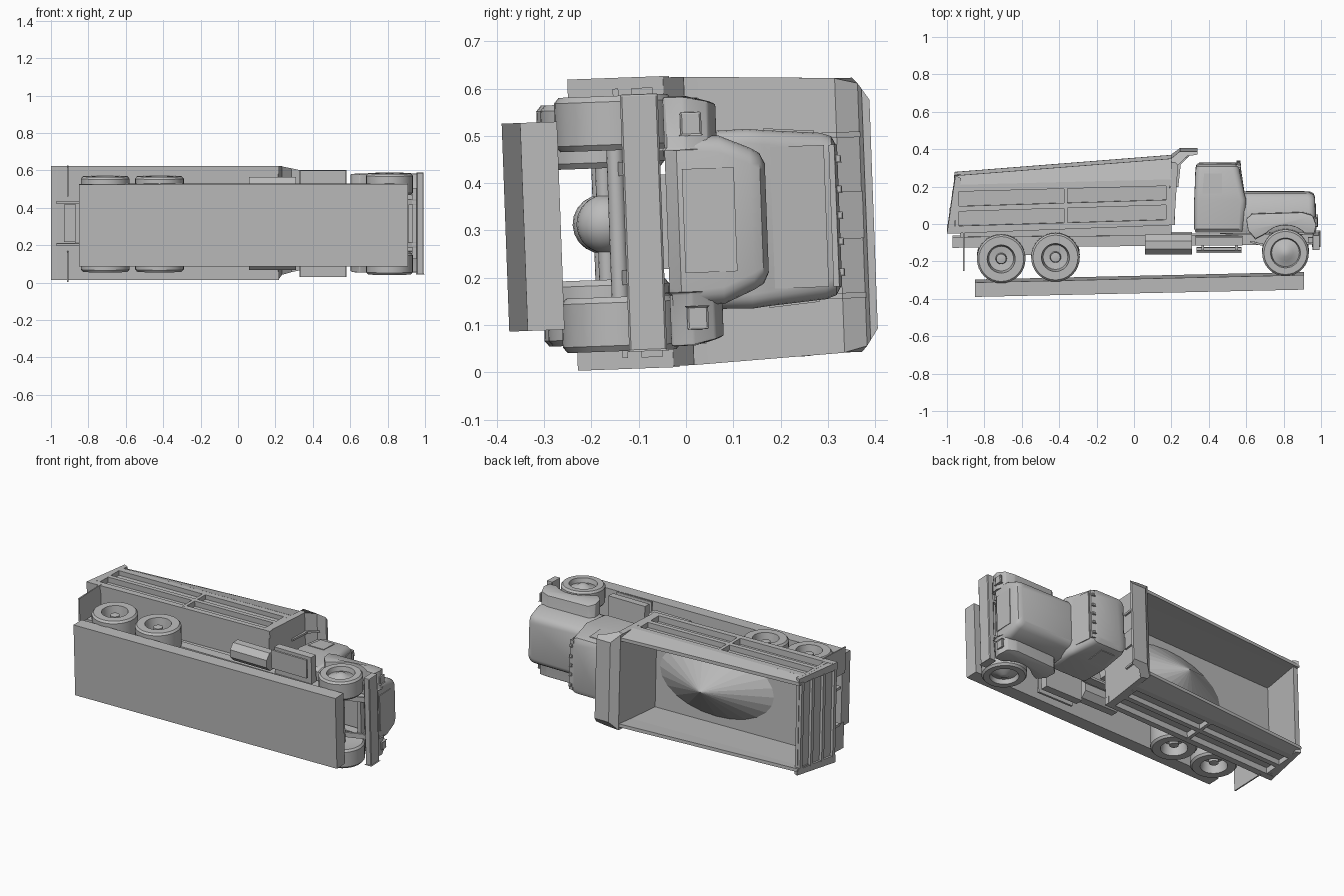
import bpy, bmesh, math
from mathutils import Matrix, Vector

cube = bpy.data.objects.get("Cube")
if cube:
    bpy.data.objects.remove(cube, do_unlink=True)

grey = bpy.data.materials.new("plain_grey")
grey.use_nodes = True
grey.diffuse_color = (0.5, 0.5, 0.5, 1)
grey.node_tree.nodes["Principled BSDF"].inputs["Base Color"].default_value = (0.5, 0.5, 0.5, 1)

# Working frame: x forward, y truck-up, third axis = distance w from the truck's centre plane.
# The truck lies on its side, rolled slightly about x.
PLACE = Matrix.Translation((0, 0.005, 0.32)) @ Matrix.Rotation(math.radians(2.1), 4, 'X')
SIDES = ((1, "upper"), (-1, "lower"))


def finish(name, bm, smooth=False, bevel=0):
    bmesh.ops.remove_doubles(bm, verts=bm.verts, dist=1e-5)
    if bevel:
        bmesh.ops.bevel(bm, geom=bm.edges[:], offset=bevel, segments=2, affect='EDGES', profile=0.6)
    bmesh.ops.recalc_face_normals(bm, faces=bm.faces)
    bm.transform(PLACE)
    me = bpy.data.meshes.new(name)
    bm.to_mesh(me)
    bm.free()
    me.materials.append(grey)
    ob = bpy.data.objects.new(name, me)
    bpy.context.scene.collection.objects.link(ob)
    if smooth:
        bpy.ops.object.select_all(action='DESELECT')
        ob.select_set(True)
        bpy.context.view_layer.objects.active = ob
        bpy.ops.object.shade_smooth_by_angle(angle=math.radians(35))
    return ob


def loft(name, rings, smooth=False, bevel=0):
    """Skin a list of equal-length rings and cap both ends."""
    bm = bmesh.new()
    vs = [[bm.verts.new(p) for p in r] for r in rings]
    n = len(rings[0])
    for a, b in zip(vs, vs[1:]):
        for i in range(n):
            j = (i + 1) % n
            bm.faces.new((a[i], a[j], b[j], b[i]))
    bm.faces.new(vs[0])
    bm.faces.new(vs[-1])
    return finish(name, bm, smooth, bevel)


def prism(name, pts, w0, w1, bevel=0, smooth=False):
    """Side profile pushed across the width; w1 may be a function of y."""
    f0 = w0 if callable(w0) else lambda y: w0
    f1 = w1 if callable(w1) else lambda y: w1
    return loft(name, [[(x, y, f0(y)) for x, y in pts], [(x, y, f1(y)) for x, y in pts]], smooth, bevel)


def box(name, x0, x1, y0, y1, w0, w1, bevel=0):
    return prism(name, [(x0, y0), (x1, y0), (x1, y1), (x0, y1)], w0, w1, bevel)


def lathe(name, x, y, profile, side=1, seg=32, smooth=True):
    bm = bmesh.new()
    rings = [[bm.verts.new((x + r * math.cos(2 * math.pi * i / seg), y + r * math.sin(2 * math.pi * i / seg), side * w))
              for i in range(seg)] if r else [bm.verts.new((x, y, side * w))] for r, w in profile]
    for a, b in zip(rings, rings[1:]):
        for i in range(seg):
            j = (i + 1) % seg
            if len(a) == 1:
                bm.faces.new((a[0], b[i], b[j]))
            elif len(b) == 1:
                bm.faces.new((a[i], a[j], b[0]))
            else:
                bm.faces.new((a[i], a[j], b[j], b[i]))
    return finish(name, bm, smooth)


def plan_ring(y, x0, x1, hw, r):
    """Rounded rectangle at height y."""
    out = []
    for k, (cx, cw) in enumerate(((x1 - r, hw - r), (x0 + r, hw - r), (x0 + r, r - hw), (x1 - r, r - hw))):
        for s in range(5):
            a = math.pi / 2 * (k + s / 4)
            out.append((cx + r * math.cos(a), y, cw + r * math.sin(a)))
    return out


# Base slab
prism("base_slab", [(-0.85, -0.387), (0.91, -0.348), (0.91, -0.27), (-0.85, -0.31)], -0.22, 0.22)

# Chassis
prism("subframe", [(-0.93, -0.085), (0.2, -0.06), (0.2, 0.005), (-0.93, -0.03)], -0.1, 0.1)
for x in (-0.86, -0.57, -0.05, 0.45, 0.9):
    box("cross_member", x - 0.012, x + 0.012, -0.11, -0.075, -0.11, 0.11)
box("front_bumper", 0.955, 0.993, -0.135, -0.055, -0.272, 0.272, 0.004)
box("bumper_mount", 0.93, 0.957, -0.1, -0.07, -0.19, 0.19)

# Wheel profiles as (radius, width position)
REAR = [(0, .13), (.075, .13), (.08, .118), (.12, .118), (.13, .13), (.13, .243), (.12, .255),
        (.075, .255), (.066, .19), (.03, .185), (.026, .235), (0, .24)]
FRONT = [(0, .16), (.075, .16), (.115, .155), (.125, .167), (.125, .258), (.115, .27),
         (.08, .27), (.074, .243), (.04, .255), (.02, .268), (0, .27)]
AXLES = (("rear", -0.71, -0.183, REAR), ("middle", -0.42, -0.175, REAR), ("front", 0.81, -0.15, FRONT))
for label, x, y, prof in AXLES:
    lathe(label + "_axle", x, y, [(0, -.16), (.018, -.16), (.018, .16), (0, .16)], seg=16)
    if label != "front":
        ball = [(0.062 * math.sin(math.pi * k / 10), -0.062 * math.cos(math.pi * k / 10)) for k in range(1, 10)]
        lathe(label + "_differential", x, y, [(0, -.062)] + ball + [(0, .062)], seg=20)

for s, side in SIDES:
    for label, x, y, prof in AXLES:
        lathe(f"{label}_wheel_{side}", x, y, prof, s)
    prism(f"frame_rail_{side}", [(-0.97, -0.128), (0.96, -0.11), (0.96, -0.055), (-0.97, -0.07)], s * .105, s * .12)
    prism(f"front_spring_{side}", [(0.62, -.1), (0.81, -.15), (0.96, -.1), (0.96, -.09), (0.81, -.135), (0.62, -.09)],
          s * .1, s * .13)
    prism(f"rear_spring_{side}", [(-0.71, -.17), (-0.42, -.165), (-0.5, -.12), (-0.63, -.12)], s * .09, s * .118)
    box(f"mud_flap_{side}", -0.915, -0.907, -0.245, -0.03, s * 0.15, s * 0.308)
    # Eight-sided fuel tank
    tank = [(-0.108 + 0.058 * math.sin(a), 0.193 + 0.06 * math.cos(a))
            for a in [math.pi / 8 + k * math.pi / 4 for k in range(8)]]
    loft(f"fuel_tank_{side}", [[(x, y, s * w) for y, w in tank] for x in (0.06, 0.31)])
    # Cab steps
    box(f"upper_step_{side}", 0.33, 0.58, -0.11, -0.065, s * 0.12, s * 0.285)
    box(f"lower_step_{side}", 0.335, 0.575, -0.15, -0.138, s * 0.17, s * 0.285)
    for x in (0.36, 0.54):
        box(f"step_bracket_{side}", x, x + 0.015, -0.15, -0.1, s * 0.18, s * 0.2)

# Dump body
def taper(y):
    return 0.305 - 0.045 * max(y, 0)


def edge(x, rear, front):
    """Height of a sloping line running from the tail to the front of the body."""
    return rear + (front - rear) * (x + 0.97) / 1.17


def rail(name, x0, x1, low, high, w0, w1):
    prism(name, [(x0, edge(x0, *low)), (x1, edge(x1, *low)), (x1, edge(x1, *high)), (x0, edge(x0, *high))], w0, w1)


prism("body_floor", [(-0.985, -0.04), (0.2, 0.0), (0.2, 0.028), (-0.975, -0.01)], -0.27, 0.27)
TOP = (0.263, 0.355)
for s, side in SIDES:
    outer = lambda y, s=s: s * taper(y)
    rail(f"side_wall_{side}", -0.96, 0.2, (-0.035, 0.0), TOP, s * 0.255, s * 0.268)
    rail(f"bottom_rail_{side}", -0.985, 0.22, (-0.045, 0.0), (-0.005, 0.03), s * 0.26, outer)
    rail(f"middle_rail_{side}", -0.95, 0.2, (0.072, 0.108), (0.1, 0.136), s * 0.26, outer)
    rail(f"upper_rail_{side}", -0.95, 0.2, (0.178, 0.21), (0.215, 0.245), s * 0.26, outer)
    # Leaning cap above the upper rail
    x0, x1 = -0.955, 0.2
    loft(f"side_cap_{side}", [[(x, edge(x, 0.215, 0.245), s * 0.255), (x, edge(x, 0.215, 0.245), s * 0.295),
                               (x, edge(x, *TOP), s * 0.272), (x, edge(x, *TOP), s * 0.252)] for x in (x0, x1)])
    for x in (-0.955, -0.375, 0.17):
        rail(f"side_post_{side}", x, x + 0.02, (-0.02, 0.01), (0.19, 0.24), s * 0.26, outer)
    prism(f"tail_post_{side}", [(-1.0, -0.045), (-0.965, -0.045), (-0.925, 0.25), (-0.955, 0.265)], s * 0.26, outer)

# Tailgate with cross ribs
prism("tailgate", [(-0.985, -0.04), (-0.968, -0.04), (-0.928, 0.25), (-0.945, 0.25)], -0.27, 0.27)
for y in (-0.03, 0.06, 0.15, 0.235):
    x = -0.99 + (y + 0.04) * 0.14
    box("tailgate_rib", x - 0.01, x + 0.015, y - 0.012, y + 0.012, -0.265, 0.265)

# Front wall and cab shield
prism("body_front_wall", [(0.18, 0.0), (0.215, 0.0), (0.235, 0.32), (0.2, 0.358)], lambda y: -taper(y), taper)
shield = lambda y: 0.29 if y < 0.36 else 0.29 - (y - 0.36) * 1.5
prism("cab_shield", [(0.2, 0.335), (0.235, 0.32), (0.285, 0.368), (0.34, 0.376), (0.34, 0.392), (0.245, 0.392),
                     (0.2, 0.357)], lambda y: -shield(y), shield)
for w in (-0.17, 0.0, 0.17):
    h = 0.05 if w == 0 else 0.006
    prism("shield_rib", [(0.225, 0.2), (0.237, 0.2), (0.25, 0.32), (0.3, 0.37), (0.235, 0.33)], w - h, w + h)

# Cone-shaped load
bm = bmesh.new()
bmesh.ops.create_cone(bm, cap_ends=True, segments=24, radius1=1, radius2=0, depth=1)
bm.transform(Matrix.Translation((-0.23, 0.1, 0)) @ Matrix.Rotation(math.radians(2), 4, 'Z')
             @ Matrix.Diagonal((0.4, 0.19, 0.22, 1)) @ Matrix.Rotation(-math.pi / 2, 4, 'X'))
finish("load_heap", bm)

# Cab and bonnet, stacked rounded sections: height, back, front, half width, corner radius
loft("cab", [plan_ring(*r) for r in (
    (-0.045, 0.33, 0.59, 0.17, 0.03), (-0.025, 0.322, 0.59, 0.186, 0.03), (0.13, 0.322, 0.60, 0.19, 0.03),
    (0.165, 0.324, 0.59, 0.186, 0.03), (0.285, 0.328, 0.565, 0.176, 0.035), (0.308, 0.333, 0.562, 0.168, 0.04),
    (0.32, 0.35, 0.545, 0.145, 0.04))], smooth=True)
loft("bonnet", [plan_ring(*r) for r in (
    (-0.045, 0.56, 0.945, 0.17, 0.03), (-0.02, 0.56, 0.968, 0.18, 0.03), (0.07, 0.56, 0.97, 0.178, 0.035),
    (0.135, 0.56, 0.968, 0.15, 0.035), (0.155, 0.56, 0.96, 0.138, 0.035), (0.166, 0.57, 0.94, 0.115, 0.03))],
    smooth=True)
prism("sun_visor", [(0.545, 0.302), (0.572, 0.302), (0.572, 0.314), (0.545, 0.32)], -0.15, 0.15)
for w in (-0.12, -0.055, 0, 0.055, 0.12):
    box("roof_marker", 0.55, 0.568, 0.315, 0.327, w - 0.008, w + 0.008, 0.002)
prism("windscreen", [(0.583, 0.178), (0.588, 0.178), (0.571, 0.292), (0.566, 0.292)], -0.15, 0.15)
box("grille", 0.966, 0.973, -0.01, 0.1, -0.11, 0.11)

arch = [(0.81 + 0.148 * math.cos(a), -0.15 + 0.148 * math.sin(a)) for a in
        [math.radians(45 + 90 * k / 8) for k in range(9)]]
for s, side in SIDES:
    prism(f"front_fender_{side}", [(0.65, -0.075), (0.61, -0.03), (0.6, 0.03), (0.63, 0.058), (0.9, 0.066),
                                   (0.955, 0.05), (0.974, 0.0), (0.965, -0.045)] + arch,
          s * 0.15, lambda y, s=s: s * (0.264 - max(y - 0.02, 0) * 0.4), 0.006, True)
    prism(f"door_window_{side}", [(0.365, 0.165), (0.47, 0.165), (0.47, 0.272), (0.375, 0.272)],
          s * 0.17, lambda y, s=s: s * (0.19 - (y - 0.165) * 0.085))
    box(f"headlamp_{side}", 0.966, 0.98, -0.01, 0.035, s * 0.18, s * 0.23, 0.004)
